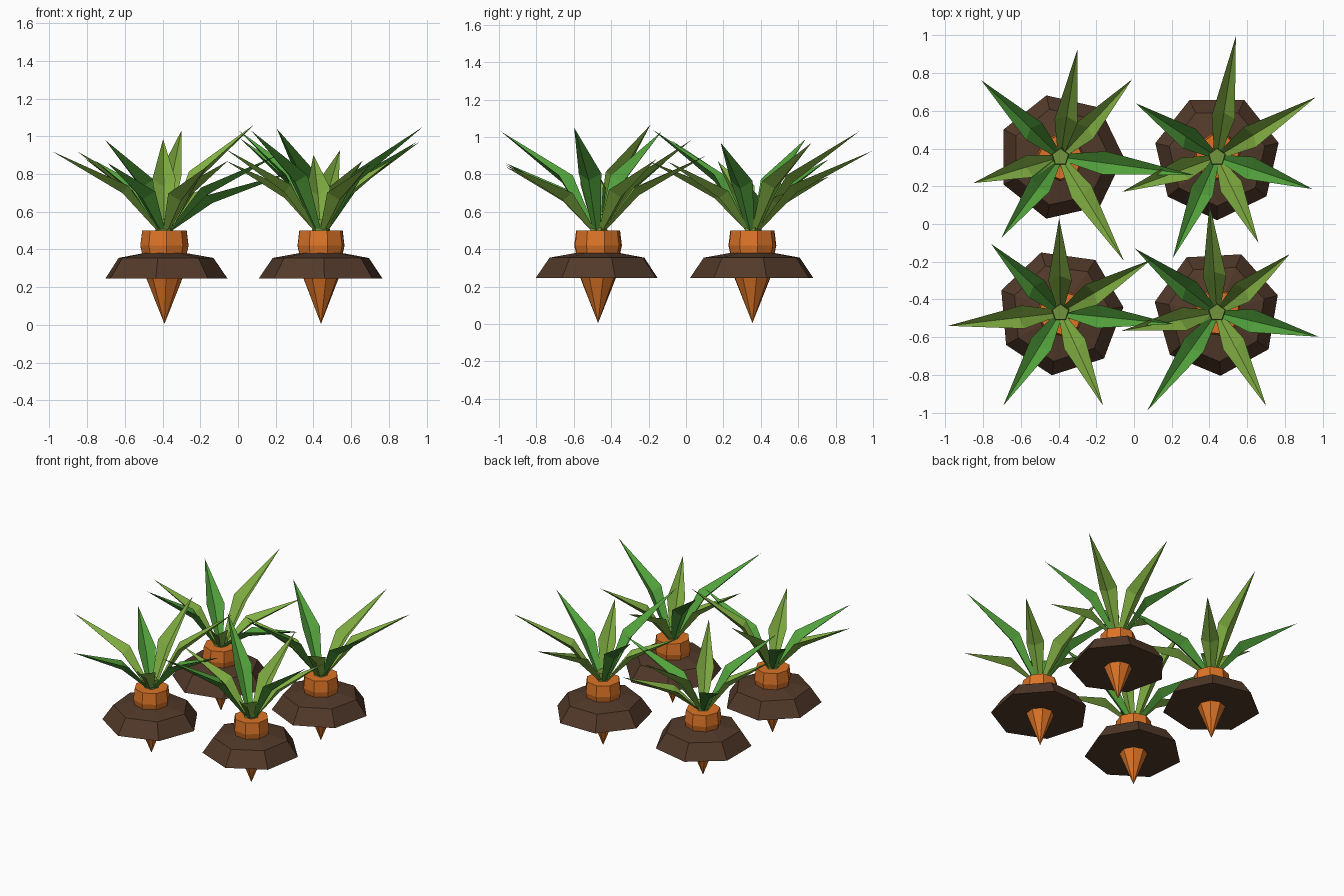
import bpy, bmesh, math
from mathutils import Vector

if "Cube" in bpy.data.objects:
    bpy.data.objects.remove(bpy.data.objects["Cube"])


def material(name, rgb):
    m = bpy.data.materials.new(name)
    m.diffuse_color = (*rgb, 1)
    m.use_nodes = True
    m.node_tree.nodes["Principled BSDF"].inputs["Base Color"].default_value = m.diffuse_color
    return m


SOIL = material("soil brown", (0.085, 0.042, 0.023))
ORANGE = material("carrot orange", (0.72, 0.175, 0.02))
GREEN = material("leaf green", (0.085, 0.36, 0.045))
LIME = material("leaf lime", (0.22, 0.43, 0.055))
STEM = material("stem olive", (0.17, 0.30, 0.045))


def finish(bm, name, mat, loc=(0, 0, 0)):
    me = bpy.data.meshes.new(name)
    bm.to_mesh(me)
    bm.free()
    me.materials.append(mat)
    ob = bpy.data.objects.new(name, me)
    ob.location = loc
    bpy.context.collection.objects.link(ob)
    return ob


def turned(name, mat, profile, sides, phase, loc):
    """Faceted solid from (radius, height) rings; radius 0 makes a point."""
    bm = bmesh.new()
    rings = []
    for r, z in profile:
        n = sides if r > 0 else 1
        rings.append([bm.verts.new((r * math.cos(phase + i * math.tau / sides),
                                    r * math.sin(phase + i * math.tau / sides), z))
                      for i in range(n)])
    for a, b in zip(rings, rings[1:]):
        for i in range(sides):
            j = (i + 1) % sides
            if len(a) == 1:
                bm.faces.new((a[0], b[j], b[i]))
            else:
                bm.faces.new((a[i], a[j], b[j], b[i]))
    if len(rings[0]) > 1:
        bm.faces.new(rings[0][::-1])
    bm.faces.new(rings[-1])
    bmesh.ops.recalc_face_normals(bm, faces=bm.faces)
    return finish(bm, name, mat, loc)


def leaf(name, mat, center, tip):
    """Creased blade: narrow at the stem, widest a third of the way, pointed tip."""
    c = Vector((center[0], center[1], 0))
    t = Vector(tip)
    out = Vector((t.x - c.x, t.y - c.y, 0))
    reach = out.length
    out.normalize()
    side = Vector((-out.y, out.x, 0))
    mid_z = 0.5 + (t.z - 0.5) * 0.52
    bm = bmesh.new()

    def row(r, z, half, fold):
        p = c + out * r
        return [bm.verts.new(p + side * s * half + Vector((0, 0, z + abs(s) * fold))
                             - out * abs(s) * fold * 0.6)
                for s in (-1, 0, 1)]

    base = row(0.04, 0.50, 0.022, 0.01)
    wide = row(0.05 + reach * 0.29, mid_z - 0.02, 0.062, 0.04)
    end = bm.verts.new(t)
    for i in (0, 1):
        bm.faces.new((base[i], wide[i], wide[i + 1], base[i + 1]))
        bm.faces.new((wide[i], end, wide[i + 1]))
    bmesh.ops.reverse_faces(bm, faces=[f for f in bm.faces if f.normal.z < 0])
    bm.normal_update()
    return finish(bm, name, mat)


# each plant: centre, mound turn in degrees, seven leaf tips
PLANTS = [
    ((-0.39, 0.355), 0,
     [(-0.30, 0.926, 1.03), (-0.01, 0.767, 0.79), (0.317, 0.26, 0.82), (-0.053, -0.196, 0.87),
      (-0.704, -0.074, 0.98), (-0.852, 0.217, 0.92), (-0.81, 0.762, 0.88)]),
    ((0.44, 0.355), 13,
     [(0.54, 0.995, 0.925), (0.963, 0.672, 0.97), (0.947, 0.185, 0.97), (0.66, -0.10, 0.87),
      (0.206, -0.18, 1.04), (-0.063, 0.17, 0.87), (0.01, 0.64, 0.99)]),
    ((-0.39, -0.47), 5,
     [(-0.397, 0.03, 0.985), (0.09, -0.19, 1.065), (0.21, -0.53, 0.90), (-0.164, -0.963, 0.84),
      (-0.693, -0.963, 0.86), (-0.985, -0.54, 0.92), (-0.757, -0.106, 0.87)]),
    ((0.44, -0.47), 16,
     [(0.40, 0.106, 0.90), (0.825, -0.16, 0.88), (0.98, -0.598, 1.05), (0.70, -0.963, 0.85),
      (0.07, -0.99, 1.03), (-0.063, -0.566, 0.93), (0.005, -0.13, 1.03)]),
]
LEAF_MATS = [LIME, LIME, GREEN, LIME, GREEN, LIME, GREEN]

for n, (center, turn, tips) in enumerate(PLANTS, 1):
    loc = (*center, 0)
    phase = math.radians(turn)
    # soil mound
    turned(f"soil_mound_{n}", SOIL, [(0.335, 0.245), (0.26, 0.355), (0.12, 0.38)], 7, phase, loc)
    # carrot root with shoulder
    turned(f"carrot_root_{n}", ORANGE,
           [(0, 0.005), (0.095, 0.245), (0.117, 0.37), (0.128, 0.42), (0.118, 0.50)],
           8, phase, loc)
    # short stem
    turned(f"stem_{n}", STEM, [(0.05, 0.49), (0.045, 0.56)], 5, math.pi / 2, loc)
    # leaves
    for k, (tip, mat) in enumerate(zip(tips, LEAF_MATS), 1):
        leaf(f"leaf_{n}_{k}", mat, center, tip)
